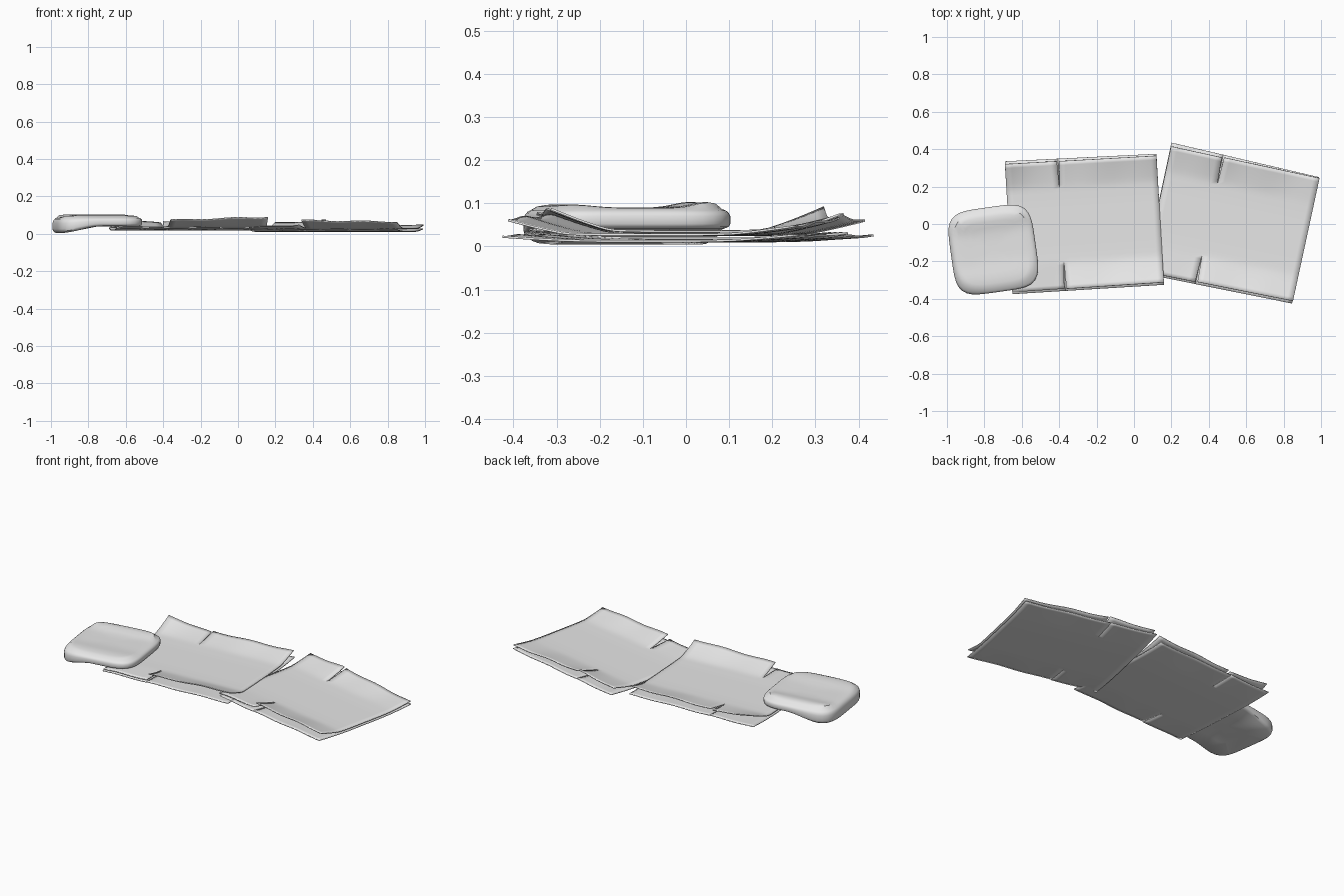
import bpy, bmesh, math
from mathutils import Vector

if "Cube" in bpy.data.objects:
    bpy.data.objects.remove(bpy.data.objects["Cube"], do_unlink=True)

grey = bpy.data.materials.new("plain grey")
grey.use_nodes = True
grey.diffuse_color = (0.8, 0.8, 0.8, 1)
grey.node_tree.nodes["Principled BSDF"].inputs["Base Color"].default_value = (0.8, 0.8, 0.8, 1)


def finish(bm, name, angle, thickness=0):
    bmesh.ops.remove_doubles(bm, verts=bm.verts, dist=1e-5)
    bmesh.ops.recalc_face_normals(bm, faces=bm.faces)
    mesh = bpy.data.meshes.new(name)
    bm.to_mesh(mesh)
    bm.free()
    mesh.materials.append(grey)
    ob = bpy.data.objects.new(name, mesh)
    bpy.context.collection.objects.link(ob)
    if thickness:
        mod = ob.modifiers.new("board thickness", 'SOLIDIFY')
        mod.thickness = thickness
        mod.offset = 0
    bpy.ops.object.select_all(action='DESELECT')
    ob.select_set(True)
    bpy.context.view_layer.objects.active = ob
    bpy.ops.object.shade_smooth_by_angle(angle=math.radians(angle))
    return ob


def cardboard(name, corners, z, lifts, slit=0.35, gap=0.006, base=0.008, wave=0.003):
    """Corners: front left, front right, back right, back left seen from above.
    Lifts: (outer, inner) end heights of each flap, keyed by (panel, end)."""
    fl, fr, br, bl = [Vector(c) for c in corners]
    bm = bmesh.new()
    rows = 32
    # a narrow and a wide panel, joined in the middle and parted by slits at both ends
    for panel, (u0, u1, cols) in enumerate([(0, slit, 8), (slit, 1, 16)]):
        grid = []
        for j in range(rows + 1):
            v = -1 + 2 * j / rows
            end = 1 if v > 0 else 0
            bend = max(0, (abs(v) - 0.3) / 0.7)
            flap = max(0, (abs(v) - 0.58) / 0.42)
            row = []
            for i in range(cols + 1):
                s = i / cols
                u = u0 + (u1 - u0) * s
                p = fl.lerp(fr, u).lerp(bl.lerp(br, u), (v + 1) / 2)
                a, b = lifts[panel, end]
                h = base * bend ** 1.5 + (a + (b - a) * s) * flap ** 1.2
                h += wave * flap * math.sin(u * 17 + end * 2 + panel)
                # open the slit slightly towards the edge
                near = (1 - s) if panel else s
                x = p.x + (1 if panel else -1) * gap * flap * near
                row.append(bm.verts.new((x, p.y, z + h)))
            grid.append(row)
        for r0, r1 in zip(grid, grid[1:]):
            for i in range(cols):
                bm.faces.new((r0[i], r0[i + 1], r1[i + 1], r1[i]))
    return finish(bm, name, 35, 0.005)


flat = {(p, e): (0.004, 0.004) for p in (0, 1) for e in (0, 1)}

# head-end flattened box: lower and upper boards
cardboard("head_board_lower",
          [(-0.65, -0.375), (0.16, -0.325), (0.12, 0.375), (-0.69, 0.335)],
          0.019, flat, gap=0, base=0.006, wave=0.002)
cardboard("head_board_upper",
          [(-0.65, -0.365), (0.16, -0.312), (0.12, 0.365), (-0.69, 0.32)],
          0.035, {(0, 0): (-0.008, -0.004), (1, 0): (0.03, 0.046),
                  (0, 1): (0.045, 0.012), (1, 1): (0.02, 0.03)})

# foot-end flattened box, tucked under the head end
cardboard("foot_board_lower",
          [(0.05, -0.265), (0.845, -0.425), (0.99, 0.25), (0.2, 0.435)],
          0.012, flat, gap=0, base=0.008, wave=0.002)
cardboard("foot_board_upper",
          [(0.055, -0.255), (0.85, -0.412), (0.992, 0.245), (0.198, 0.415)],
          0.027, {(0, 0): (0.0, 0.012), (1, 0): (0.036, 0.028),
                  (0, 1): (0.022, 0.036), (1, 1): (0.03, 0.008)})


# pillow: stacked rounded-square rings, closed by a puffed top and a flat base
def pillow():
    profile = [(0.0, 0.0), (0.5, 0.0), (0.93, 0.0), (0.985, 0.01), (1.0, 0.022), (1.0, 0.055),
               (0.985, 0.068), (0.96, 0.077), (0.92, 0.084), (0.87, 0.088),
               (0.78, 0.09), (0.66, 0.09), (0.52, 0.089), (0.36, 0.088),
               (0.18, 0.087), (0.0, 0.087)]
    n, half, turn = 64, 0.228, math.radians(8)
    centre = Vector((-0.752, -0.137))
    bm = bmesh.new()
    rings = []
    for k, (scale, z) in enumerate(profile):
        ring = []
        for i in range(n):
            a = 2 * math.pi * i / n
            c, s = math.cos(a), math.sin(a)
            r = half * scale / (abs(c) ** 4.5 + abs(s) ** 4.5) ** (1 / 4.5)
            lx, ly = r * c, r * s
            x = centre.x + lx * math.cos(turn) - ly * math.sin(turn)
            y = centre.y + lx * math.sin(turn) + ly * math.cos(turn)
            # the underside rides up onto the boards
            t = min(1, max(0, (x + 0.95) / 0.22))
            low = 0.004 + 0.036 * t * t * (3 - 2 * t)
            h = low + (0.09 - low) * z / 0.09
            # soft ridges along the back and front
            if k > 8:
                h += 0.013 * math.exp(-((ly - 0.165) / 0.045) ** 2)
                h += 0.007 * math.exp(-((ly + 0.15) / 0.06) ** 2)
            ring.append(bm.verts.new((x, y, h)))
        rings.append(ring)
    for r0, r1 in zip(rings, rings[1:]):
        for i in range(n):
            j = (i + 1) % n
            bm.faces.new((r0[i], r0[j], r1[j], r1[i]))
    finish(bm, "pillow", 40)


pillow()
